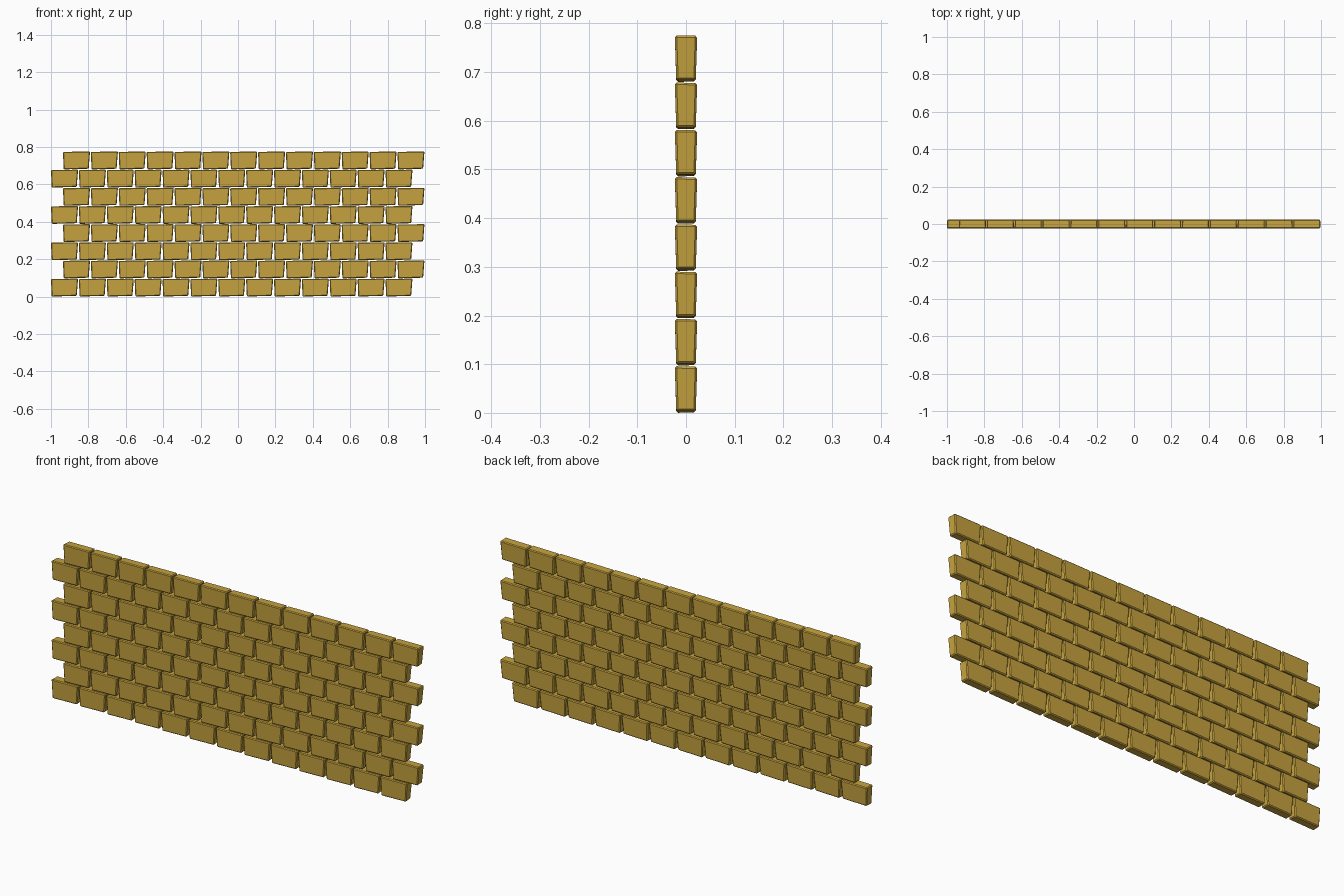
import bpy

if "Cube" in bpy.data.objects:
    bpy.data.objects.remove(bpy.data.objects["Cube"])

ROWS, PER_ROW = 8, 13
PITCH_X, PITCH_Z = 0.149, 0.0971
STAGGER = 0.064

mat = bpy.data.materials.new("sandstone")
mat.diffuse_color = (0.57, 0.37, 0.05, 1)
mat.use_nodes = True
mat.node_tree.nodes["Principled BSDF"].inputs["Base Color"].default_value = mat.diffuse_color

# One hand-cut brick: wider at the top, narrower and slightly tilted at the base
bottom = [(0.004, -0.020, 0.000), (0.138, -0.020, 0.004),
          (0.136, 0.020, 0.004), (0.005, 0.020, 0.001)]
top = [(0.000, -0.023, 0.094), (0.145, -0.023, 0.096),
       (0.144, 0.023, 0.095), (0.001, 0.023, 0.093)]
faces = [(3, 2, 1, 0), (4, 5, 6, 7)]
faces += [(i, (i + 1) % 4, (i + 1) % 4 + 4, i + 4) for i in range(4)]
brick = bpy.data.meshes.new("brick")
brick.from_pydata(bottom + top, [], faces)
brick.materials.append(mat)

# Staggered courses, each one brick repeated along x
for r in range(ROWS):
    row = bpy.data.objects.new(f"brick_course_{r + 1}", brick)
    bpy.context.collection.objects.link(row)
    row.location = (-1 + STAGGER * (r % 2), 0, r * PITCH_Z)

    bevel = row.modifiers.new("worn_edges", 'BEVEL')
    bevel.width = 0.004
    bevel.segments = 1
    bevel.limit_method = 'NONE'

    array = row.modifiers.new("repeat", 'ARRAY')
    array.count = PER_ROW
    array.use_relative_offset = False
    array.use_constant_offset = True
    array.constant_offset_displace = (PITCH_X, 0, 0)
